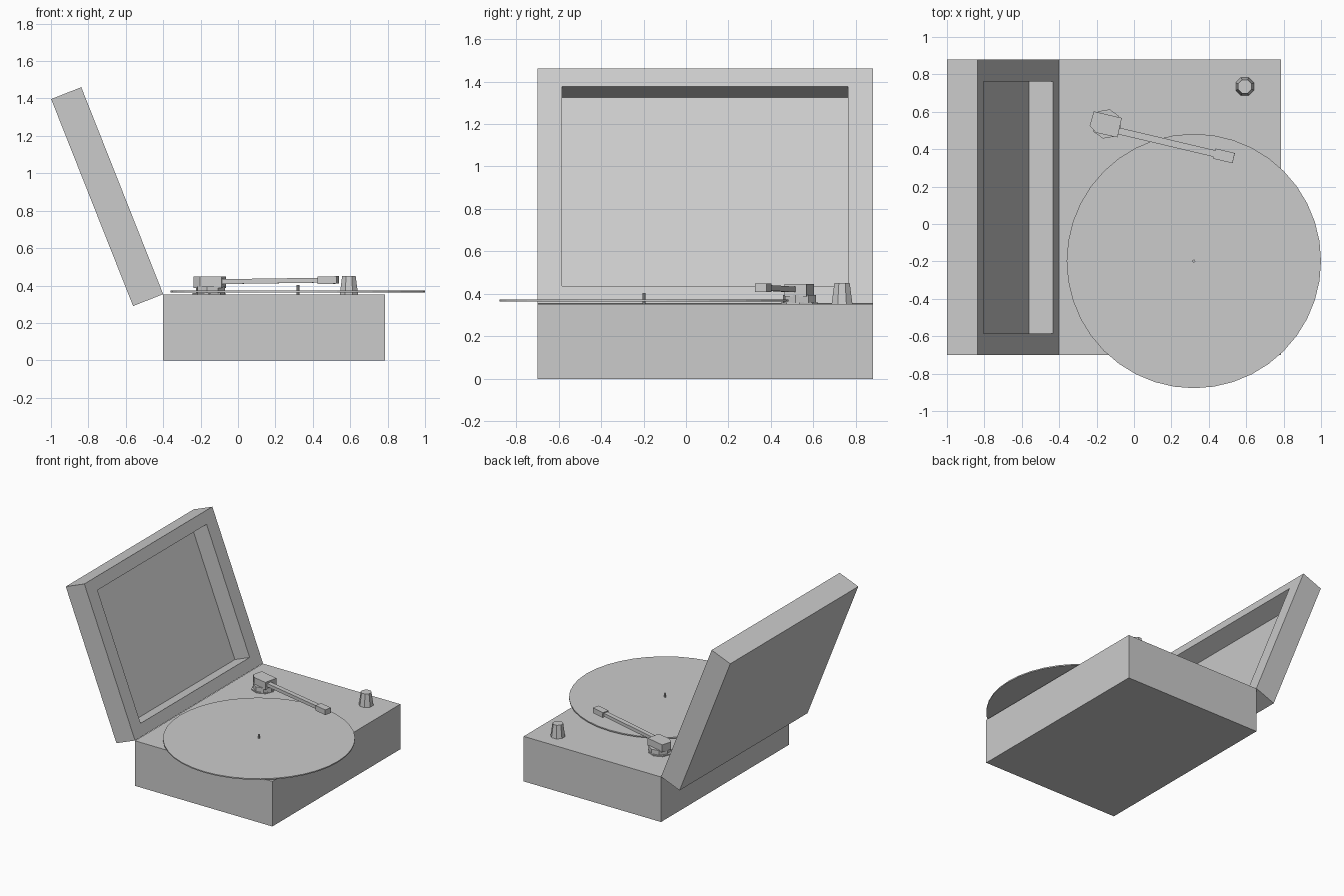
import bpy, bmesh, math
from mathutils import Matrix, Vector

if "Cube" in bpy.data.objects:
    bpy.data.objects.remove(bpy.data.objects["Cube"])


def finish(name, bm, matrix=None):
    if matrix is not None:
        bm.transform(matrix)
    bmesh.ops.recalc_face_normals(bm, faces=bm.faces)
    mesh = bpy.data.meshes.new(name)
    bm.to_mesh(mesh)
    bm.free()
    ob = bpy.data.objects.new(name, mesh)
    bpy.context.collection.objects.link(ob)
    return ob


def box_bm(lo, hi):
    lo, hi = Vector(lo), Vector(hi)
    bm = bmesh.new()
    m = Matrix.Translation((lo + hi) / 2) @ Matrix.Diagonal((*(hi - lo), 1))
    bmesh.ops.create_cube(bm, size=1, matrix=m)
    return bm


def cylinder(name, x, y, z0, z1, r0, r1, sides, turn=0):
    bm = bmesh.new()
    bmesh.ops.create_cone(bm, cap_ends=True, segments=sides, radius1=r0,
                          radius2=r1, depth=z1 - z0)
    return finish(name, bm, Matrix.Translation((x, y, (z0 + z1) / 2))
                  @ Matrix.Rotation(turn, 4, 'Z'))


def prism(name, outline, z0, z1):
    bm = bmesh.new()
    face = bm.faces.new([bm.verts.new((x, y, z0)) for x, y in outline])
    ext = bmesh.ops.extrude_face_region(bm, geom=[face], use_keep_orig=True)
    top = [v for v in ext['geom'] if isinstance(v, bmesh.types.BMVert)]
    bmesh.ops.translate(bm, verts=top, vec=(0, 0, z1 - z0))
    return finish(name, bm)


Y0, Y1 = -0.70, 0.88

# case body
finish("case_base", box_bm((-0.40, Y0, 0), (0.787, Y1, 0.352)))

# open lid: recessed panel, modelled upright and tilted about its hinge edge
LENGTH, THICK, DEPTH = 1.19, 0.173, 0.138
bm = box_bm((-THICK, Y0, 0), (0, Y1, LENGTH))
bm.faces.ensure_lookup_table()
inner = max(bm.faces, key=lambda f: f.calc_center_median().x)
bmesh.ops.inset_individual(bm, faces=[inner], thickness=0.1)
for v in inner.verts:
    v.co.y = 0.762 if v.co.y > 0.09 else -0.585
    v.co.z = LENGTH - 0.09 if v.co.z > 0.5 else 0.088
walls = bmesh.ops.extrude_discrete_faces(bm, faces=[inner])
bmesh.ops.translate(bm, verts=walls['faces'][0].verts, vec=(-DEPTH, 0, 0))
finish("case_lid", bm, Matrix.Translation((-0.40, 0, 0.354))
       @ Matrix.Rotation(math.radians(-21.6), 4, 'Y'))

# record and spindle
cylinder("record", 0.32, -0.198, 0.364, 0.373, 0.68, 0.68, 40)
cylinder("spindle", 0.32, -0.198, 0.352, 0.403, 0.008, 0.008, 8)

# control knob
cylinder("control_knob", 0.593, 0.735, 0.352, 0.452, 0.053, 0.039, 8, math.pi / 8)

# tone arm foot, post and pivot block
cylinder("arm_foot", -0.155, 0.535, 0.352, 0.360, 0.087, 0.087, 8)
ARM = math.radians(-13.3)
cylinder("arm_post", -0.148, 0.535, 0.358, 0.395, 0.08, 0.08, 8, ARM)
prism("arm_pivot", [(-0.215, 0.602), (-0.065, 0.567), (-0.088, 0.463),
                    (-0.203, 0.488), (-0.237, 0.525)], 0.388, 0.447)


# tone arm rod and head, running along the arm direction from the pivot
def arm_part(name, start, end, half_width, z0, z1):
    bm = box_bm((start, -half_width, z0), (end, half_width, z1))
    tilt = Matrix.Rotation(math.radians(-0.8), 4, 'Y')
    finish(name, bm, Matrix.Translation((-0.08, 0.497, 0.42))
           @ Matrix.Rotation(ARM, 4, 'Z') @ tilt)


arm_part("arm_rod", -0.02, 0.54, 0.018, -0.012, 0.014)
arm_part("arm_head", 0.525, 0.63, 0.028, -0.019, 0.021)
